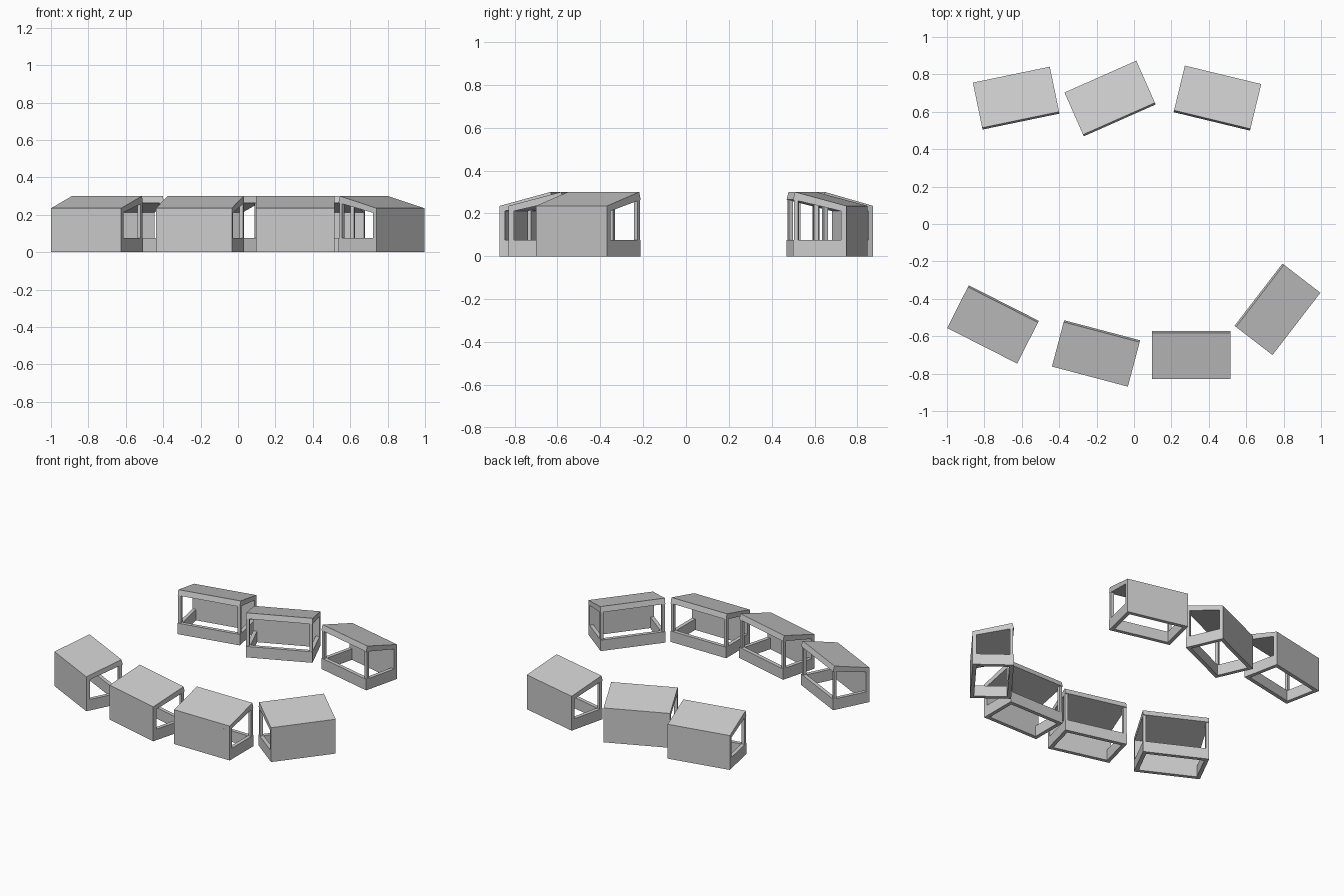
import bpy, bmesh
from math import radians
from mathutils import Matrix

if "Cube" in bpy.data.objects:
    bpy.data.objects.remove(bpy.data.objects["Cube"])

W, D = 0.21, 0.128          # half width, half depth of a stall
T = 0.025                   # wall and post thickness
H = 0.075                   # height of the low panels


def roof_z(y):
    # roof rises from the back wall to the open front
    return 0.235 + (D - y) / (2 * D - 0.01) * 0.065


def prism(bm, profile, x0, x1):
    # extrude a (y, z) profile along x
    a = [bm.verts.new((x0, y, z)) for y, z in profile]
    b = [bm.verts.new((x1, y, z)) for y, z in profile]
    n = len(profile)
    faces = [bm.faces.new(a), bm.faces.new(b[::-1])]
    for i in range(n):
        j = (i + 1) % n
        faces.append(bm.faces.new((a[i], b[i], b[j], a[j])))
    bmesh.ops.recalc_face_normals(bm, faces=faces)


def box(y0, y1, z0, z1):
    return [(y0, z0), (y1, z0), (y1, z1), (y0, z1)]


def part(name, pieces, matrix):
    bm = bmesh.new()
    for profile, x0, x1 in pieces:
        prism(bm, profile, x0, x1)
    me = bpy.data.meshes.new(name)
    bm.to_mesh(me)
    bm.free()
    ob = bpy.data.objects.new(name, me)
    ob.matrix_world = matrix
    bpy.context.collection.objects.link(ob)


def stall(x, y, angle):
    m = Matrix.Translation((x, y, 0)) @ Matrix.Rotation(radians(angle), 4, 'Z')
    yb = D - T
    under = 0.03
    # solid back wall
    part("back_wall", [([(yb, 0), (D, 0), (D, roof_z(D) - under),
                         (yb, roof_z(yb) - under)], -W, W)], m)
    # sloping roof with slanted front fascia
    part("roof", [([(D, 0.235), (-D + 0.01, 0.3), (-D, 0.264),
                    (D, roof_z(D) - under)], -W, W)], m)
    # low counter across the open front
    part("front_counter", [(box(-D, -D + T, 0, H), -W, W)], m)
    # low side panels
    part("side_panels", [(box(-D + T, yb, 0, H), s * W, s * (W - T)) for s in (-1, 1)], m)
    # front corner posts
    y0, y1 = -D + 0.005, -D + T
    post = [(y0, H), (y1, H), (y1, roof_z(y1) - under), (y0, 0.266)]
    part("front_posts", [(post, s * W, s * (W - 0.02)) for s in (-1, 1)], m)


# two curved rows of stalls facing each other
for x, y, a in [(-0.63, 0.673, 11.7), (-0.128, 0.671, 23.9), (0.446, 0.673, -13.6),
                (-0.754, -0.537, 153.1), (-0.203, -0.692, 165.2),
                (0.307, -0.70, 180), (0.767, -0.456, 232.4)]:
    stall(x, y, a)
